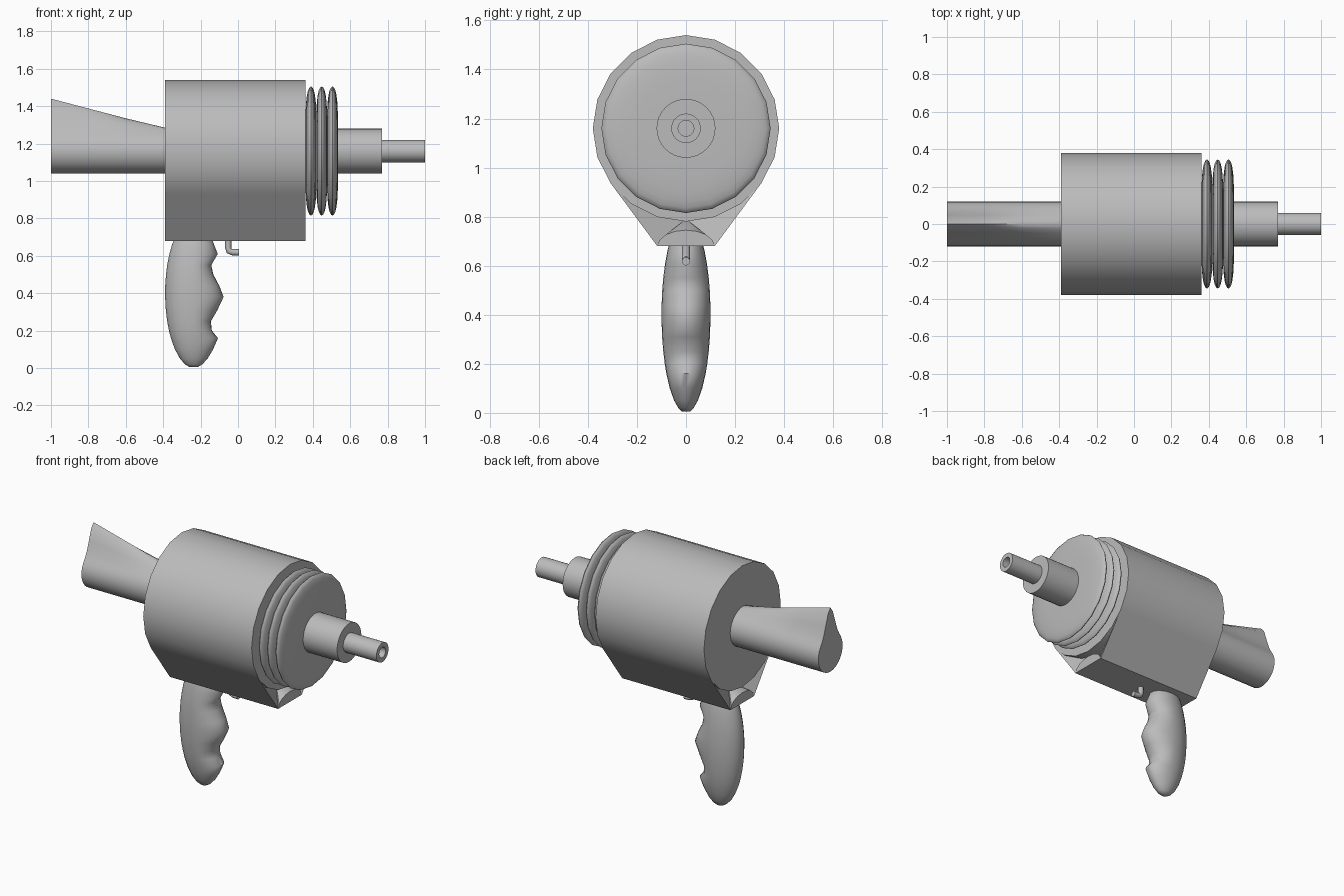
import bpy, bmesh
from math import sin, cos, pi, radians

cube = bpy.data.objects.get("Cube")
if cube:
    bpy.data.objects.remove(cube)

AXIS = 1.16          # height of the barrel axis
BACK, FRONT = -0.39, 0.36

grey = bpy.data.materials.new("plain_grey")
grey.use_nodes = True
COLOUR = (0.5, 0.5, 0.5, 1)
grey.diffuse_color = COLOUR
grey.node_tree.nodes["Principled BSDF"].inputs["Base Color"].default_value = COLOUR


def finish(name, bm, angle=35):
    bmesh.ops.remove_doubles(bm, verts=bm.verts, dist=1e-5)
    bmesh.ops.recalc_face_normals(bm, faces=bm.faces)
    mesh = bpy.data.meshes.new(name)
    bm.to_mesh(mesh)
    bm.free()
    mesh.materials.append(grey)
    ob = bpy.data.objects.new(name, mesh)
    bpy.context.collection.objects.link(ob)
    bpy.ops.object.select_all(action='DESELECT')
    ob.select_set(True)
    bpy.context.view_layer.objects.active = ob
    bpy.ops.object.shade_smooth_by_angle(angle=radians(angle))
    return ob


def loft(name, rings, angle=35):
    """Skin closed rings of equal length and cap both ends."""
    bm = bmesh.new()
    rows = [[bm.verts.new(p) for p in ring] for ring in rings]
    n = len(rows[0])
    for a, b in zip(rows, rows[1:]):
        for i in range(n):
            j = (i + 1) % n
            bm.faces.new((a[i], a[j], b[j], b[i]))
    bm.faces.new(rows[0])
    bm.faces.new(rows[-1])
    return finish(name, bm, angle)


def circle(x, r, sides):
    return [(x, r * sin(2 * pi * i / sides), AXIS + r * cos(2 * pi * i / sides))
            for i in range(sides)]


def lathe(name, profile, sides=32, angle=35):
    return loft(name, [circle(x, r, sides) for x, r in profile], angle)


# Main drum
lathe("drum_body", [(BACK, 0.38), (FRONT, 0.38)], 20)

# Keel: sloping flanks to a flat base, with a pocket above an arched lip at each end
bm = bmesh.new()
flank = (0.38 * cos(radians(36)), AXIS - 0.38 * sin(radians(36)))
base = (0.117, 0.68)
outline = [(-flank[0], flank[1]), (-base[0], base[1]), base, flank]
ends = [[bm.verts.new((x, y, z)) for y, z in outline] for x in (BACK, FRONT)]
for i in range(3):
    bm.faces.new((ends[0][i], ends[0][i + 1], ends[1][i + 1], ends[1][i]))
for x, end, inward in ((BACK, ends[0], 0.1), (FRONT, ends[1], -0.1)):
    arch = [bm.verts.new((x, -base[0] * cos(pi * k / 8), base[1] + 0.065 * sin(pi * k / 8)))
            for k in range(1, 8)]
    lip = [end[1]] + arch + [end[2]]
    bm.faces.new(lip)
    apex = bm.verts.new((x + inward, 0, AXIS - 0.37))
    rim = [end[0]] + lip + [end[3]]
    for a, b in zip(rim, rim[1:]):
        bm.faces.new((a, b, apex))
finish("drum_keel", bm)

# Three rounded cooling discs
for k in range(3):
    mid = FRONT + 0.03 + 0.0575 * k
    steps = [0.1, 0.2, 0.26, 0.3, 0.325, 0.34]
    half = [(0.03 * (1 - (r / 0.345) ** 5) ** 0.5, r) for r in steps]
    profile = ([(mid - w, r) for w, r in half] + [(mid, 0.345)]
               + [(mid + w, r) for w, r in reversed(half)])
    lathe("cooling_disc_%d" % (k + 1), profile, 20, 50)

# Nozzle: wide collar, then a thin tip with a bored mouth
lathe("nozzle_collar", [(0.5, 0.12), (0.77, 0.12)])
lathe("nozzle_tip", [(0.74, 0.06), (1.0, 0.06), (1.0, 0.032), (0.9, 0.032)])

# Tail: round at the drum, drawn up to a ridge at the rear
tail = []
for x in (-0.37, -0.6, -0.8, -1.0):
    lift = 0.16 * max(0, (BACK - x) / 0.61)
    tail.append([(px, py, pz + lift * max(0, (pz - AXIS) / 0.12) ** 10)
                 for px, py, pz in circle(x, 0.12, 32)])
loft("tail_fin", tail)

# Grip: oval sections with finger grooves along the front edge
front_edge = [(0.005, -0.215), (0.02, -0.19), (0.05, -0.163), (0.1, -0.133),
              (0.16, -0.107), (0.2, -0.14), (0.25, -0.145), (0.31, -0.11),
              (0.38, -0.077), (0.44, -0.1), (0.5, -0.132), (0.55, -0.143),
              (0.61, -0.108), (0.66, -0.128), (0.72, -0.15), (0.78, -0.2)]
SPINE = -0.235
rings = []
for z, fx in front_edge:
    bulge = (1 - ((z - 0.4) / 0.4) ** 2) ** 0.5
    ring = []
    for i in range(24):
        a = 2 * pi * i / 24
        reach = (fx - SPINE) if cos(a) > 0 else 0.155 * bulge
        ring.append((SPINE + reach * cos(a), 0.1 * bulge * sin(a), z))
    rings.append(ring)
loft("grip", rings, 60)

# Trigger: small bent rod
path = [(-0.053, 0.72), (-0.053, 0.645), (-0.048, 0.626), (-0.03, 0.619), (0.005, 0.618)]
dirs = [(0, -1), (0, -1), (0.7, -0.7), (1, 0), (1, 0)]
loft("trigger", [[(x - dz * 0.017 * cos(a), 0.017 * sin(a), z + dx * 0.017 * cos(a))
                  for a in [2 * pi * i / 12 for i in range(12)]]
                 for (x, z), (dx, dz) in zip(path, dirs)], 50)
